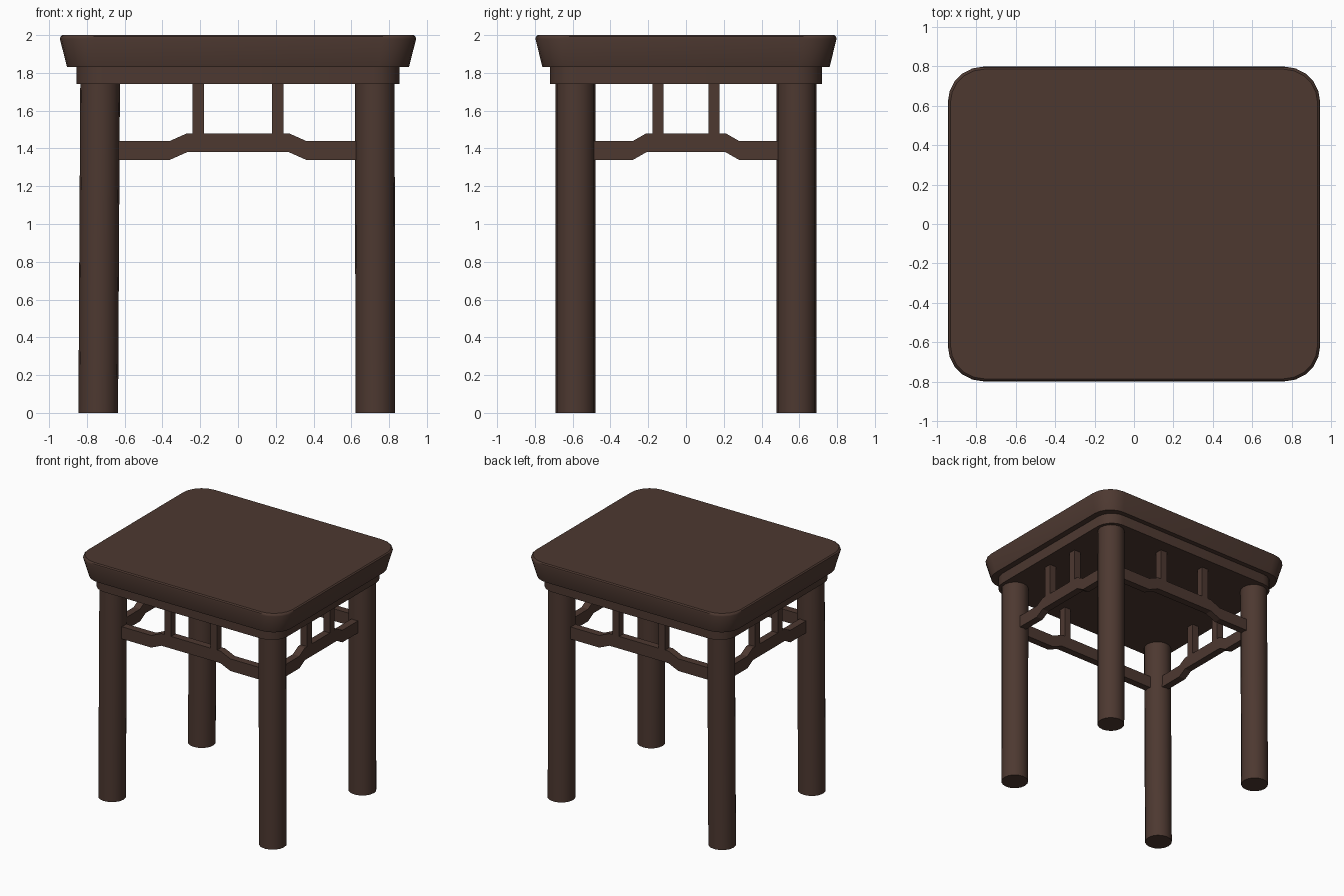
import bpy, bmesh, math
from mathutils import Vector

cube = bpy.data.objects.get("Cube")
if cube:
    bpy.data.objects.remove(cube)

wood = bpy.data.materials.new("dark brown wood")
wood.use_nodes = True
BROWN = (0.074, 0.040, 0.030, 1)
wood.diffuse_color = BROWN
wood.node_tree.nodes["Principled BSDF"].inputs["Base Color"].default_value = BROWN


def loft(name, rings, smooth=False):
    """Skin a stack of equal-length point rings and cap both ends."""
    bm = bmesh.new()
    loops = [[bm.verts.new(p) for p in ring] for ring in rings]
    n = len(loops[0])
    for low, high in zip(loops, loops[1:]):
        for i in range(n):
            j = (i + 1) % n
            bm.faces.new((low[i], low[j], high[j], high[i]))
    bm.faces.new(loops[0][::-1])
    bm.faces.new(loops[-1])
    bmesh.ops.recalc_face_normals(bm, faces=bm.faces)
    mesh = bpy.data.meshes.new(name)
    bm.to_mesh(mesh)
    bm.free()
    mesh.materials.append(wood)
    obj = bpy.data.objects.new(name, mesh)
    bpy.context.collection.objects.link(obj)
    if smooth:
        bpy.ops.object.select_all(action='DESELECT')
        obj.select_set(True)
        bpy.context.view_layer.objects.active = obj
        bpy.ops.object.shade_smooth_by_angle(angle=math.radians(35))
    return obj


def rounded_rect(hx, hy, r, z, steps=5):
    points = []
    for k, (sx, sy) in enumerate([(1, 1), (-1, 1), (-1, -1), (1, -1)]):
        for i in range(steps + 1):
            a = math.pi / 2 * (k + i / steps)
            points.append((sx * (hx - r) + r * math.cos(a),
                           sy * (hy - r) + r * math.sin(a), z))
    return points


def circle(x, y, z, r, sides=16):
    return [(x + r * math.cos(math.tau * i / sides),
             y + r * math.sin(math.tau * i / sides), z) for i in range(sides)]


# Flared seat slab with a softened top edge
loft("seat", [rounded_rect(0.905, 0.76, 0.16, 1.83),
              rounded_rect(0.943, 0.797, 0.18, 1.98),
              rounded_rect(0.940, 0.794, 0.18, 1.992),
              rounded_rect(0.930, 0.784, 0.17, 2.0)], smooth=True)

# Band under the seat
loft("apron", [rounded_rect(0.855, 0.72, 0.14, 1.742),
               rounded_rect(0.855, 0.72, 0.14, 1.83)], smooth=True)

# Round legs, the ones on the right leaning out a little
LEG_Y, LEG_R = 0.585, 0.105
for side, top_x, foot_x in (("left", 0.724, 0.727), ("right", -0.73, -0.74)):
    for end, y in (("front", -LEG_Y), ("back", LEG_Y)):
        loft(f"{end}_{side}_leg", [circle(foot_x, y, 0, LEG_R),
                                   circle(top_x, y, 1.745, LEG_R)], smooth=True)


def humped_rail(name, reach, knee_out, knee_in, post_at, place):
    """Rail raised in the middle, carrying two square posts."""
    half, low, rise, height = 0.03, 1.34, 0.04, 0.10
    path = [(-reach, 0), (-knee_out, 0), (-knee_in, rise),
            (knee_in, rise), (knee_out, 0), (reach, 0)]
    loft(name + "_rail", [[place(u, d, low + dz + h) for d, h in
                           ((-half, 0), (half, 0), (half, height), (-half, height))]
                          for u, dz in path])
    for label, s in (("a", -1), ("b", 1)):
        loft(f"{name}_post_{label}",
             [[place(s * post_at + a * half, b * half, z)
               for a, b in ((-1, -1), (1, -1), (1, 1), (-1, 1))]
              for z in (1.44, 1.745)])


# Rails between the legs on all four sides
for name, s in (("front", -1), ("back", 1)):
    humped_rail(name, 0.70, 0.36, 0.27, 0.21,
                lambda u, d, z: Vector((u, s * LEG_Y + d, z)))
for name, s in (("right", -1), ("left", 1)):
    humped_rail(name, 0.56, 0.28, 0.21, 0.148,
                lambda u, d, z: Vector((s * 0.727 + d, u, z)))
